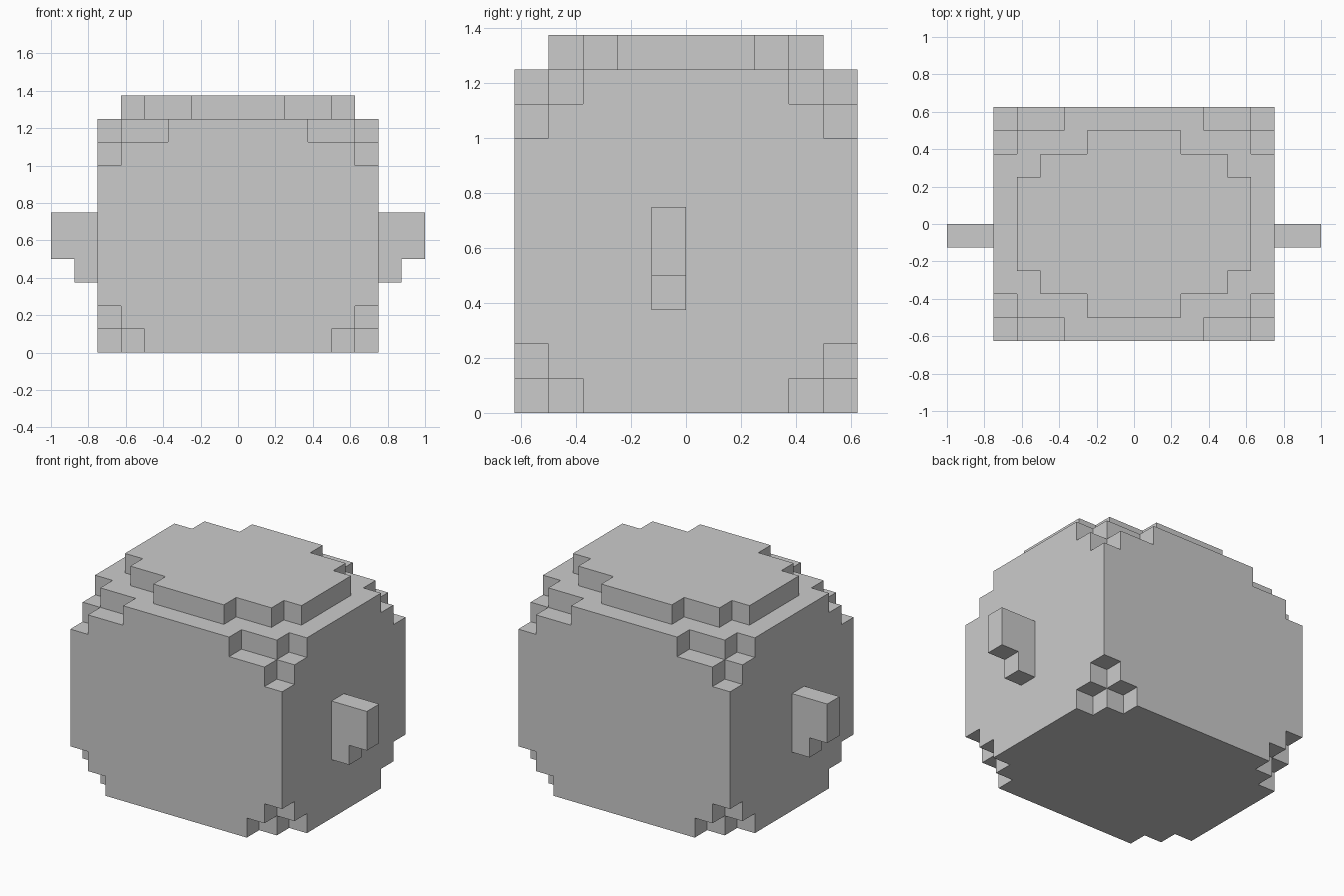
import bpy
import bmesh
import math
from mathutils import Vector

if "Cube" in bpy.data.objects:
    bpy.data.objects.remove(bpy.data.objects["Cube"], do_unlink=True)

U = 0.125  # size of one block

grey = bpy.data.materials.new("light_grey")
grey.use_nodes = True
COLOR = (0.6, 0.6, 0.6, 1.0)
grey.diffuse_color = COLOR
grey.node_tree.nodes["Principled BSDF"].inputs["Base Color"].default_value = COLOR


def block_part(name, cells):
    """Closed outer skin of a set of unit blocks, merged into flat faces."""
    bm = bmesh.new()
    for c in cells:
        for axis in range(3):
            for side in (0, 1):
                step = [0, 0, 0]
                step[axis] = 1 if side else -1
                if tuple(a + b for a, b in zip(c, step)) in cells:
                    continue
                quad = []
                for u, v in ((0, 0), (1, 0), (1, 1), (0, 1)):
                    p = list(c)
                    p[axis] += side
                    p[(axis + 1) % 3] += u
                    p[(axis + 2) % 3] += v
                    quad.append(bm.verts.new(Vector(p) * U))
                bm.faces.new(quad if side else quad[::-1])
    bmesh.ops.remove_doubles(bm, verts=bm.verts[:], dist=1e-4)
    bmesh.ops.dissolve_limit(bm, angle_limit=math.radians(1),
                             verts=bm.verts[:], edges=bm.edges[:])
    mesh = bpy.data.meshes.new(name)
    bm.to_mesh(mesh)
    bm.free()
    mesh.materials.append(grey)
    obj = bpy.data.objects.new(name, mesh)
    bpy.context.collection.objects.link(obj)
    return obj


def quadrant(i):
    """Distance of a block from the centre plane, same on both sides."""
    return i if i >= 0 else -i - 1


# Blocks missing at every corner, by layer: (x, y) counted from the centre
notches = {
    0: {(5, 4), (4, 4), (5, 3)},
    1: {(5, 4)},
    8: {(5, 4)},
    9: {(5, 4), (4, 4), (3, 4), (5, 3)},
}

# Body with stepped corners
body = {(x, y, z) for x in range(-6, 6) for y in range(-5, 5) for z in range(10)
        if (quadrant(x), quadrant(y)) not in notches.get(z, ())}
block_part("body", body)

# Lid: stepped oval, half depth for each column from the centre
half_depth = (4, 4, 3, 3, 2)
lid = {(x, y, 10) for x in range(-5, 5) for y in range(-4, 4)
       if quadrant(y) < half_depth[quadrant(x)]}
block_part("lid", lid)

# Side ears: two-by-two blocks with one block below, next to the body
ear = {(6, -1, 4), (7, -1, 4), (6, -1, 5), (7, -1, 5), (6, -1, 3)}
block_part("left_ear", ear)
block_part("right_ear", {(-x - 1, y, z) for x, y, z in ear})
